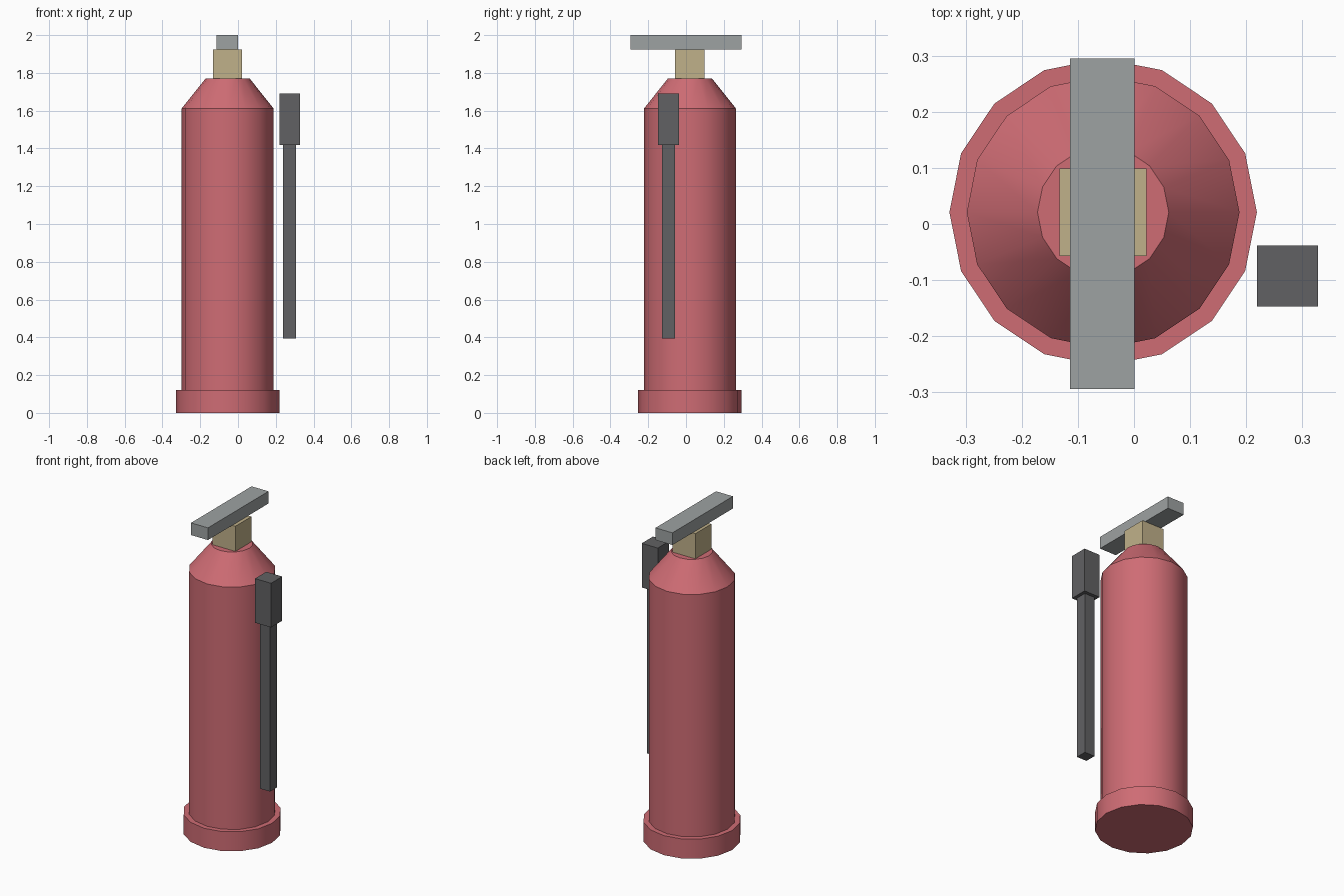
import bpy, bmesh, math

if "Cube" in bpy.data.objects:
    bpy.data.objects.remove(bpy.data.objects["Cube"])

CX, CY, SIDES = -0.055, 0.021, 16


def material(name, rgb):
    m = bpy.data.materials.new(name)
    m.diffuse_color = (*rgb, 1.0)
    m.use_nodes = True
    m.node_tree.nodes["Principled BSDF"].inputs["Base Color"].default_value = m.diffuse_color
    return m


RED = material("tank_red", (0.62, 0.15, 0.175))
TAN = material("valve_brass", (0.53, 0.44, 0.255))
GREY = material("handle_grey", (0.34, 0.36, 0.36))
DARK = material("hose_dark", (0.12, 0.12, 0.125))


def add_object(name, bm, mat):
    bmesh.ops.recalc_face_normals(bm, faces=bm.faces)
    mesh = bpy.data.meshes.new(name)
    bm.to_mesh(mesh)
    bm.free()
    mesh.materials.append(mat)
    obj = bpy.data.objects.new(name, mesh)
    bpy.context.collection.objects.link(obj)
    return obj


def lathe(name, profile, mat):
    """Turn (radius, z) points around the tank axis, with capped ends."""
    bm = bmesh.new()
    rings = []
    for r, z in profile:
        rings.append([bm.verts.new((CX + r * math.cos(2 * math.pi * i / SIDES),
                                    CY + r * math.sin(2 * math.pi * i / SIDES), z))
                      for i in range(SIDES)])
    for a, b in zip(rings, rings[1:]):
        for i in range(SIDES):
            j = (i + 1) % SIDES
            bm.faces.new((a[i], a[j], b[j], b[i]))
    bm.faces.new(rings[0][::-1])
    bm.faces.new(rings[-1])
    obj = add_object(name, bm, mat)
    bpy.ops.object.select_all(action='DESELECT')
    obj.select_set(True)
    bpy.context.view_layer.objects.active = obj
    bpy.ops.object.shade_smooth_by_angle(angle=math.radians(30))
    return obj


def box(name, x, y, z, mat):
    """Box from (min, max) ranges."""
    bm = bmesh.new()
    bmesh.ops.create_cube(bm, size=1.0)
    for v in bm.verts:
        v.co = [lo + (c + 0.5) * (hi - lo) for c, (lo, hi) in zip(v.co, (x, y, z))]
    return add_object(name, bm, mat)


# Tank: foot ring, then cylinder with tapered shoulder
lathe("base_ring", [(0.274, 0.0), (0.274, 0.12)], RED)
lathe("tank_body", [(0.243, 0.10), (0.243, 1.612), (0.117, 1.77)], RED)

# Valve block and handle bar
box("valve_block", (-0.133, 0.022), (-0.057, 0.099), (1.765, 1.925), TAN)
box("handle_bar", (-0.114, 0.001), (-0.294, 0.295), (1.925, 2.0), GREY)

# Hose and nozzle at the side
box("hose", (0.239, 0.308), (-0.128, -0.059), (0.395, 1.42), DARK)
box("nozzle", (0.219, 0.328), (-0.147, -0.038), (1.418, 1.69), DARK)
